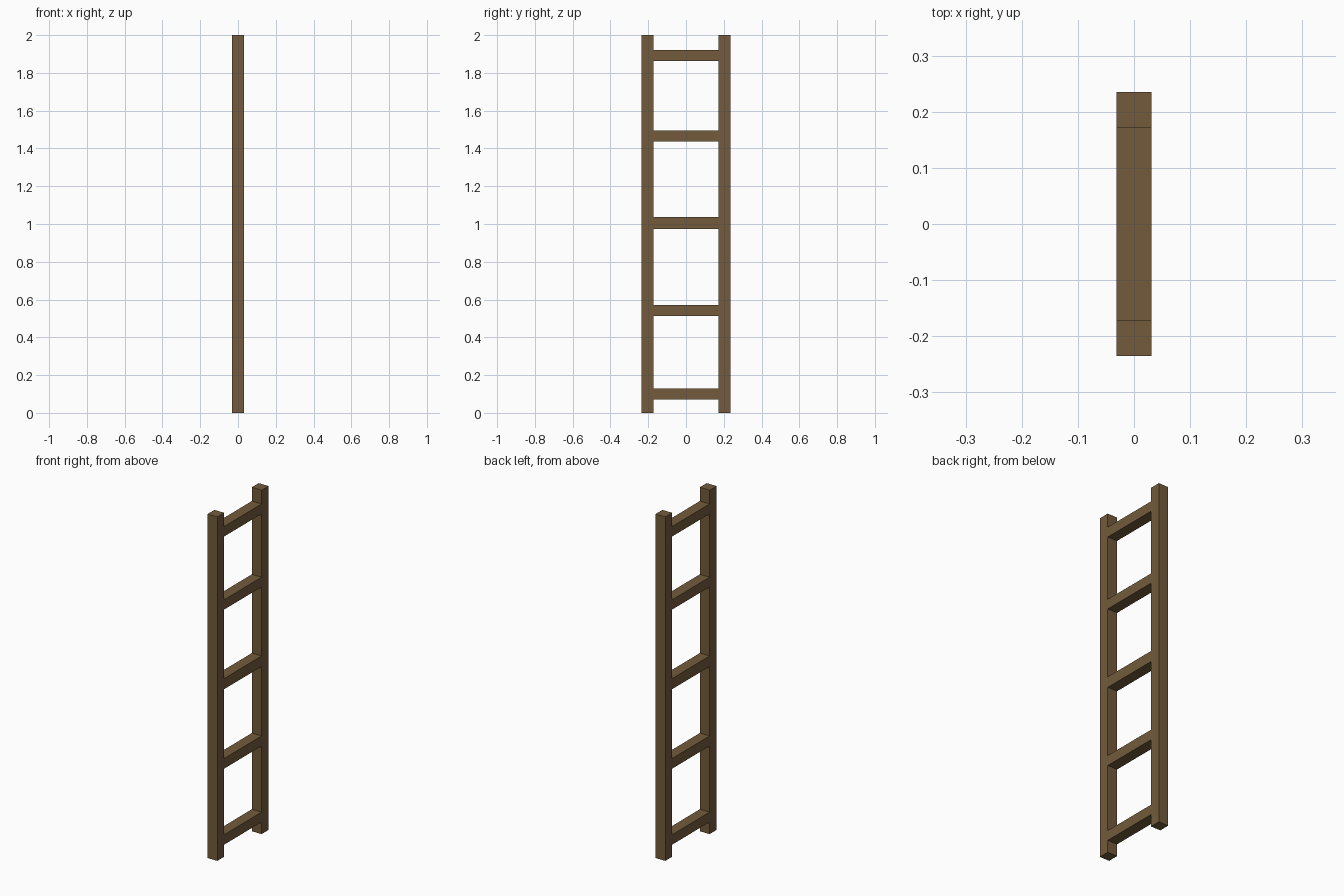
import bpy

if "Cube" in bpy.data.objects:
    bpy.data.objects.remove(bpy.data.objects["Cube"])

wood = bpy.data.materials.new("brown_wood")
wood.diffuse_color = (0.17, 0.105, 0.045, 1)
wood.use_nodes = True
wood.node_tree.nodes["Principled BSDF"].inputs["Base Color"].default_value = wood.diffuse_color

HALF_DEPTH = 0.0313
OUTER, INNER = 0.235, 0.172


def box(name, lo, hi):
    bpy.ops.mesh.primitive_cube_add(
        size=1, location=[(a + b) / 2 for a, b in zip(lo, hi)])
    ob = bpy.context.object
    ob.name = name
    ob.scale = [b - a for a, b in zip(lo, hi)]
    bpy.ops.object.transform_apply(location=False, rotation=False, scale=True)
    ob.data.materials.append(wood)
    return ob


# Two upright side rails
box("left_rail", (-HALF_DEPTH, -OUTER, 0), (HALF_DEPTH, -INNER, 2))
box("right_rail", (-HALF_DEPTH, INNER, 0), (HALF_DEPTH, OUTER, 2))

# Rungs set flush between the rails: (bottom, top) heights
rungs = [(0.07, 0.128), (0.512, 0.571), (0.974, 1.036),
         (1.437, 1.494), (1.862, 1.92)]
for i, (z0, z1) in enumerate(rungs, 1):
    box(f"rung_{i}", (-HALF_DEPTH, -INNER, z0), (HALF_DEPTH, INNER, z1))
